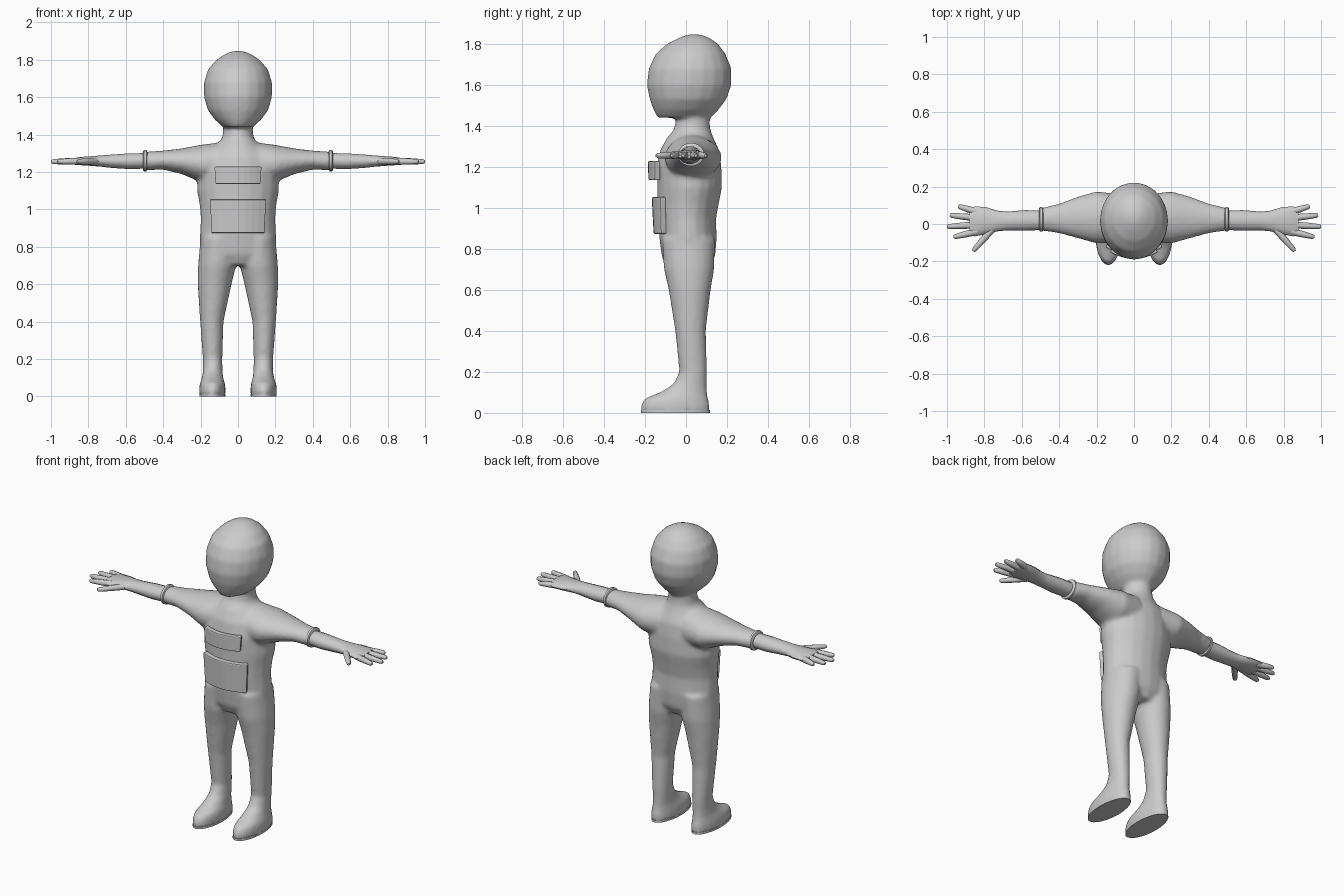
import bpy, bmesh, math
from mathutils import Vector

if "Cube" in bpy.data.objects:
    bpy.data.objects.remove(bpy.data.objects["Cube"], do_unlink=True)

X, Y, Z = Vector((1, 0, 0)), Vector((0, 1, 0)), Vector((0, 0, 1))

grey = bpy.data.materials.new("plain grey")
grey.use_nodes = True
grey.diffuse_color = (0.6, 0.6, 0.6, 1)
grey.node_tree.nodes["Principled BSDF"].inputs["Base Color"].default_value = (0.6, 0.6, 0.6, 1)


def loft(bm, rings, sides=20):
    """Skin a closed tube through rings of (centre, half-axis a, half-axis b)."""
    loops = []
    for c, a, b in rings:
        angles = [2 * math.pi * i / sides for i in range(sides)]
        loops.append([bm.verts.new(c + a * math.cos(t) + b * math.sin(t)) for t in angles])
    for lo, hi in zip(loops, loops[1:]):
        for i in range(sides):
            j = (i + 1) % sides
            bm.faces.new((lo[i], lo[j], hi[j], hi[i]))
    bm.faces.new(loops[0][::-1])
    bm.faces.new(loops[-1])


def upright(rows):
    return [(Vector((cx, cy, z)), X * rx, Y * ry) for z, cx, cy, rx, ry in rows]


def sideways(rows, s=1):
    return [(Vector((s * x, cy, cz)), Y * ry, Z * rz) for x, cy, cz, ry, rz in rows]


def finish(bm, name, smooth=True, mirror=False, recalc=True):
    if recalc:
        bmesh.ops.recalc_face_normals(bm, faces=bm.faces)
    mesh = bpy.data.meshes.new(name)
    bm.to_mesh(mesh)
    bm.free()
    mesh.materials.append(grey)
    ob = bpy.data.objects.new(name, mesh)
    bpy.context.collection.objects.link(ob)
    if smooth:
        bpy.ops.object.select_all(action='DESELECT')
        ob.select_set(True)
        bpy.context.view_layer.objects.active = ob
        bpy.ops.object.shade_smooth_by_angle(angle=math.radians(45))
    if mirror:
        ob.modifiers.new("mirror", 'MIRROR')
    return ob


# Sections of the suit: torso and head (z, x, y, half width, half depth)
torso = [(0.70, 0, 0.01, 0.10, 0.10), (0.76, 0, 0.012, 0.20, 0.13),
         (0.85, 0, 0.01, 0.205, 0.14), (0.95, 0, 0.005, 0.20, 0.142),
         (1.02, 0, 0.01, 0.205, 0.15), (1.10, 0, 0.018, 0.22, 0.158),
         (1.20, 0, 0.015, 0.215, 0.158), (1.28, 0, 0.018, 0.18, 0.145),
         (1.34, 0, 0.02, 0.12, 0.115), (1.38, 0, 0.03, 0.085, 0.09),
         (1.46, 0, 0.035, 0.075, 0.077)]
head = [(1.44, 0, -0.01, 0.08, 0.13), (1.48, 0, 0.0, 0.125, 0.16),
        (1.53, 0, 0.01, 0.162, 0.188), (1.60, 0, 0.015, 0.182, 0.207),
        (1.68, 0, 0.02, 0.182, 0.202), (1.75, 0, 0.022, 0.16, 0.172),
        (1.80, 0, 0.032, 0.115, 0.125), (1.83, 0, 0.04, 0.07, 0.075),
        (1.846, 0, 0.04, 0.03, 0.03)]
leg = [(0.0, 0.137, -0.052, 0.07, 0.168), (0.04, 0.137, -0.052, 0.071, 0.168),
       (0.07, 0.137, -0.047, 0.067, 0.156), (0.10, 0.136, -0.012, 0.057, 0.116),
       (0.14, 0.135, 0.02, 0.052, 0.082), (0.20, 0.136, 0.035, 0.052, 0.068),
       (0.40, 0.14, 0.022, 0.063, 0.075), (0.60, 0.125, 0.018, 0.091, 0.103),
       (0.70, 0.112, 0.015, 0.102, 0.123), (0.85, 0.10, 0.012, 0.10, 0.13)]
sleeve = [(0.08, 0.03, 1.245, 0.13, 0.115), (0.20, 0.035, 1.245, 0.14, 0.10),
          (0.30, 0.035, 1.257, 0.112, 0.069), (0.40, 0.03, 1.263, 0.08, 0.051),
          (0.50, 0.025, 1.258, 0.06, 0.049)]

# Body: sections fused into one soft surface
bm = bmesh.new()
loft(bm, upright(torso))
loft(bm, upright(head))
for s in (-1, 1):
    loft(bm, upright([(z, s * x, y, rx, ry) for z, x, y, rx, ry in leg]))
    loft(bm, sideways(sleeve, s))
body = finish(bm, "body")
remesh = body.modifiers.new("fuse", 'REMESH')
remesh.mode = 'VOXEL'
remesh.voxel_size = 0.012
remesh.use_smooth_shade = True
soften = body.modifiers.new("soften", 'SMOOTH')
soften.factor = 0.5
soften.iterations = 6

# Soles
bm = bmesh.new()
loft(bm, upright([(z, 0.137, -0.052, 0.07, 0.168) for z in (0, 0.013)]), 24)
finish(bm, "soles", mirror=True)

# Sleeve cuffs
bm = bmesh.new()
loft(bm, sideways([(x, 0.025, 1.26, 0.057 + d, 0.049 + d) for x, d in
                   ((0.485, 0), (0.49, 0.008), (0.503, 0.008), (0.508, 0))]))
finish(bm, "sleeve_cuffs", mirror=True)

# Hands: forearm and palm, then fingers
bm = bmesh.new()
loft(bm, sideways([(0.46, 0.02, 1.26, 0.05, 0.042), (0.58, 0.019, 1.257, 0.055, 0.043),
                   (0.68, 0.016, 1.257, 0.05, 0.036), (0.73, 0.016, 1.258, 0.055, 0.031),
                   (0.79, 0.018, 1.258, 0.072, 0.026), (0.85, 0.014, 1.258, 0.08, 0.022),
                   (0.88, 0.012, 1.257, 0.07, 0.015)]), 14)
fingers = [((0.84, 0.065), (0.94, 0.095)), ((0.85, 0.033), (0.985, 0.047)),
           ((0.85, -0.005), (1.0, -0.014)), ((0.84, -0.04), (0.965, -0.07)),
           ((0.76, -0.03), (0.86, -0.145))]
for base, tip in fingers:
    a, b = Vector((*base, 1.257)), Vector((*tip, 1.255))
    side = (b - a).cross(Z).normalized()
    loft(bm, [(a.lerp(b, t), side * r, Z * r) for t, r in
              ((0, 0.019), (0.5, 0.017), (0.93, 0.013), (1, 0.007))], 8)
finish(bm, "hands", mirror=True)


# Chest pouches: curved plates wrapped on the torso
def pouch(name, low, high, bend, thick, cols=8):
    bm = bmesh.new()
    rows = []
    for z, half, front in (low, high):
        xs = [half * (2 * i / cols - 1) for i in range(cols + 1)]
        rows.append([bm.verts.new((x, front + bend * x * x, z)) for x in xs])
    for i in range(cols):
        bm.faces.new((rows[0][i], rows[0][i + 1], rows[1][i + 1], rows[1][i]))
    ob = finish(bm, name, smooth=False, recalc=False)
    solid = ob.modifiers.new("thickness", 'SOLIDIFY')
    solid.thickness = thick
    solid.offset = -1
    bevel = ob.modifiers.new("soft edge", 'BEVEL')
    bevel.width = 0.006
    bevel.segments = 2


pouch("upper_pouch", (1.135, 0.122, -0.183), (1.228, 0.128, -0.186), 2.1, 0.03)
pouch("lower_pouch", (0.873, 0.143, -0.158), (1.052, 0.152, -0.167), 1.8, 0.03)
